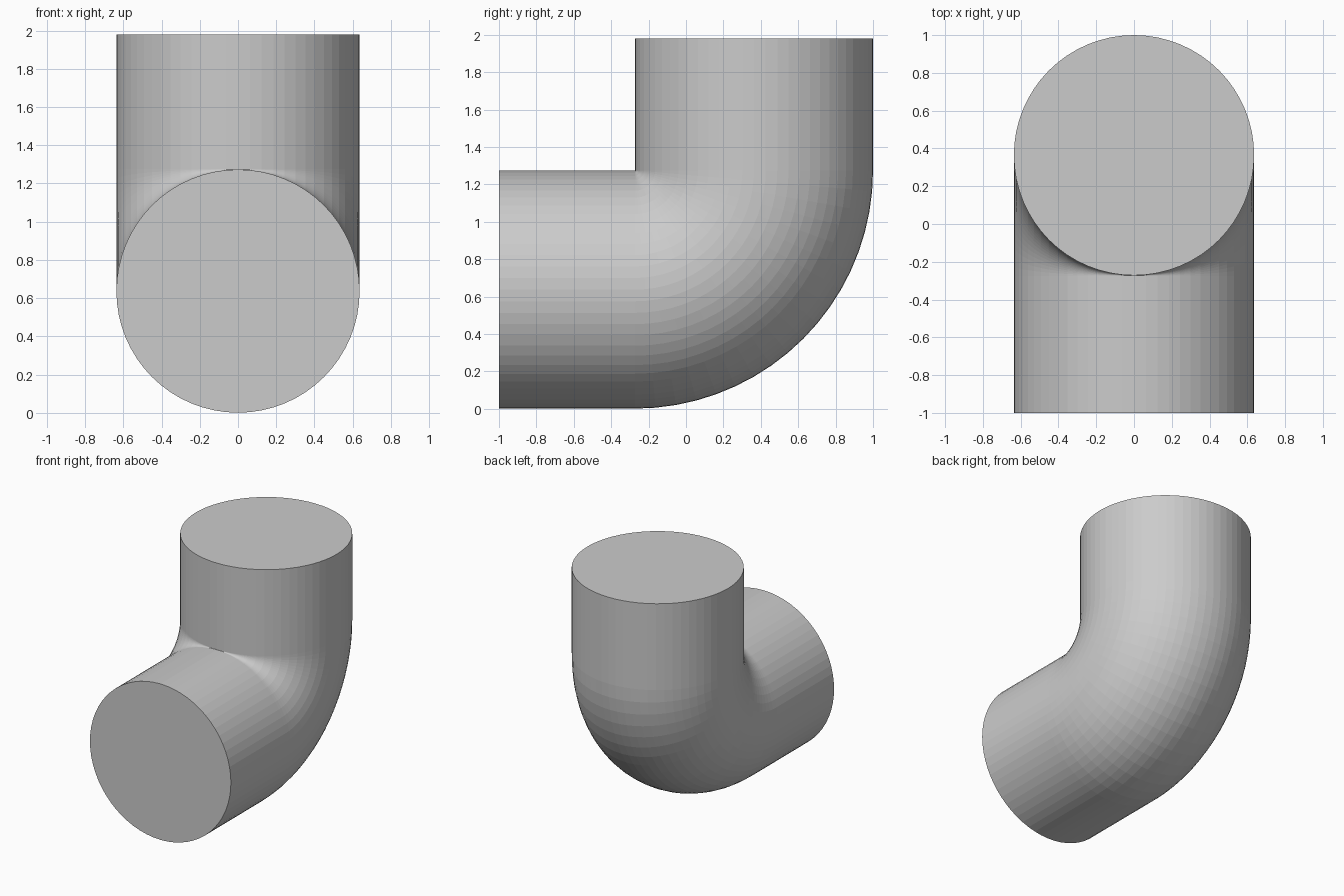
import bpy, bmesh
from math import sin, cos, pi
from mathutils import Vector

if "Cube" in bpy.data.objects:
    bpy.data.objects.remove(bpy.data.objects["Cube"])

R = 0.636            # pipe radius
BEND = 0.638         # bend radius of the centre line
PY, PZ = -0.274, 1.275   # bend pivot (inner corner)
SIDES, STEPS = 64, 18

# Centre line stations: (y, z, angle of the cross-section)
stations = [(-1.0, PZ - BEND, 0.0)]
for i in range(STEPS + 1):
    a = pi / 2 * i / STEPS
    stations.append((PY + BEND * sin(a), PZ - BEND * cos(a), a))
stations.append((PY + BEND, 1.98, pi / 2))

bm = bmesh.new()


def ring(y, z, a):
    verts = []
    for k in range(SIDES):
        t = 2 * pi * k / SIDES
        u, v = R * cos(t), R * sin(t)
        verts.append(bm.verts.new(Vector((u, y - v * sin(a), z + v * cos(a)))))
    return verts


# Pipe wall swept along the centre line
rings = [ring(*s) for s in stations]
for r0, r1 in zip(rings, rings[1:]):
    for k in range(SIDES):
        n = (k + 1) % SIDES
        bm.faces.new((r0[k], r0[n], r1[n], r1[k]))

# End caps
bm.faces.new(rings[0])
bm.faces.new(rings[-1])
bmesh.ops.recalc_face_normals(bm, faces=bm.faces)

mesh = bpy.data.meshes.new("pipe_elbow")
bm.to_mesh(mesh)
bm.free()
elbow = bpy.data.objects.new("pipe_elbow", mesh)
bpy.context.collection.objects.link(elbow)
